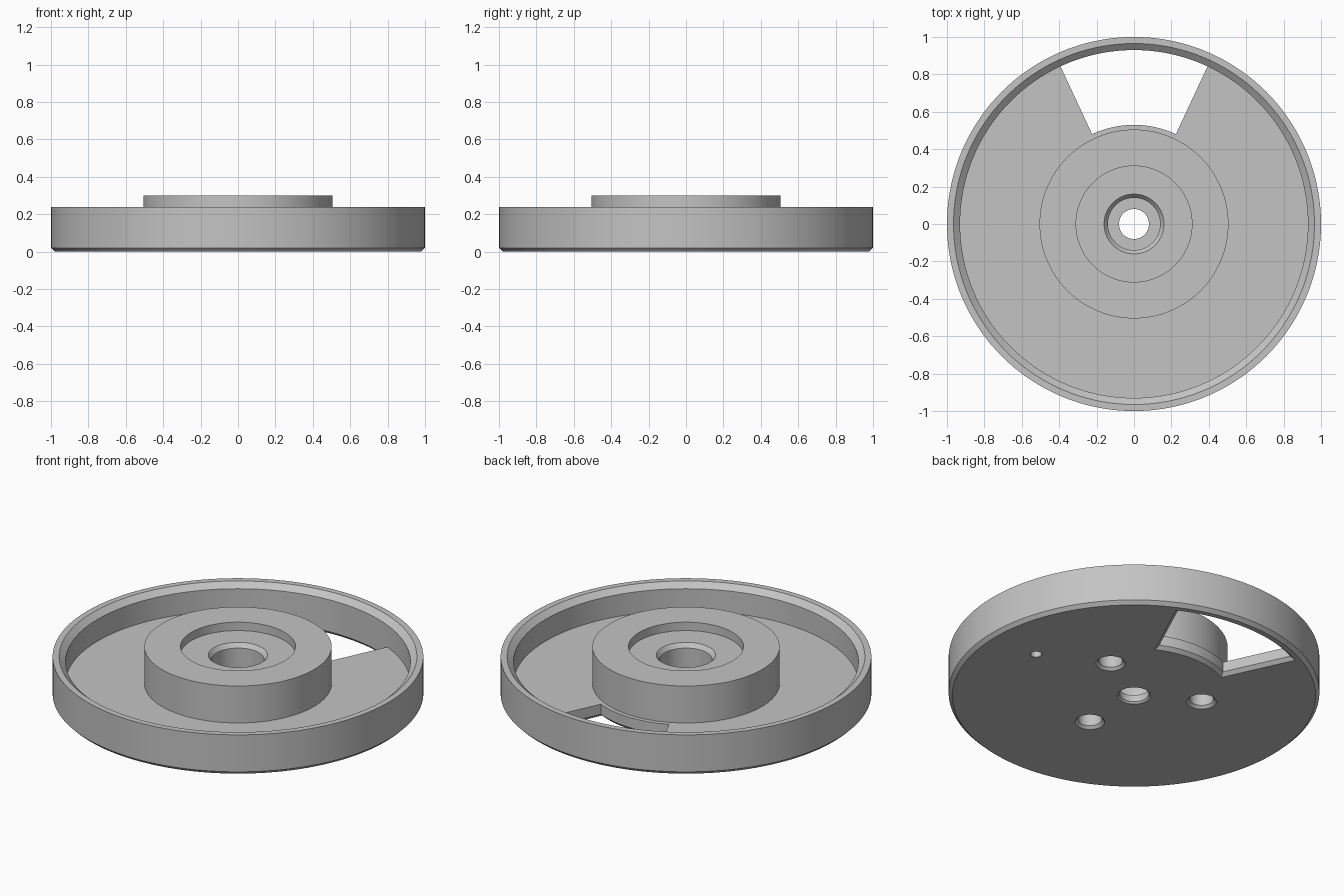
import bpy, bmesh
from math import sin, cos, asin, pi, radians

cube = bpy.data.objects.get("Cube")
if cube:
    bpy.data.objects.remove(cube, do_unlink=True)

grey = bpy.data.materials.new("plain grey")
grey.use_nodes = True
colour = (0.55, 0.55, 0.55, 1)
grey.diffuse_color = colour
grey.node_tree.nodes["Principled BSDF"].inputs["Base Color"].default_value = colour


def make_object(name, bm):
    bmesh.ops.remove_doubles(bm, verts=bm.verts, dist=1e-5)
    bmesh.ops.recalc_face_normals(bm, faces=bm.faces)
    mesh = bpy.data.meshes.new(name)
    bm.to_mesh(mesh)
    bm.free()
    mesh.materials.append(grey)
    obj = bpy.data.objects.new(name, mesh)
    bpy.context.collection.objects.link(obj)
    return obj


def lathe(name, profile, segments, centre=(0, 0)):
    """Spin a closed (radius, height) profile around a vertical axis."""
    bm = bmesh.new()
    rings = []
    for i in range(segments):
        a = 2 * pi * i / segments
        rings.append([bm.verts.new((centre[0] + r * cos(a), centre[1] + r * sin(a), z))
                      for r, z in profile])
    n = len(profile)
    for i in range(segments):
        p, q = rings[i], rings[(i + 1) % segments]
        for j in range(n):
            k = (j + 1) % n
            if profile[j][0] == 0 and profile[k][0] == 0:
                continue
            bm.faces.new((p[j], q[j], q[k], p[k]))
    return make_object(name, bm)


def hole_cutter(name, radius, depth, chamfer, centre):
    profile = [(0, -0.01), (radius + chamfer + 0.01, -0.01), (radius, chamfer),
               (radius, depth), (0, depth)]
    return lathe(name, profile, 48, centre)


def window_cutter(name, r_in, r_out, half_angle, chamfer, steps=32):
    """Ring sector centred on +y, flaring out below the chamfer height."""
    bm = bmesh.new()
    layers = []
    for z, grow in ((-0.01, chamfer + 0.01), (chamfer, 0), (0.1, 0)):
        loop = []
        for r, way in ((r_in - grow, 1), (r_out + grow, -1)):
            half = half_angle + asin(grow / r)
            for i in range(steps + 1):
                a = way * half * (2 * i / steps - 1)
                loop.append(bm.verts.new((r * sin(a), r * cos(a), z)))
        layers.append(loop)
    n = len(layers[0])
    for low, high in zip(layers, layers[1:]):
        for i in range(n):
            j = (i + 1) % n
            bm.faces.new((low[i], low[j], high[j], high[i]))
    # Caps as strips between the inner and outer arcs
    for loop in (layers[0], layers[-1]):
        for i in range(steps):
            bm.faces.new((loop[i], loop[i + 1], loop[n - 2 - i], loop[n - 1 - i]))
    return make_object(name, bm)


# Dish with rim, raised hub, recess and stepped centre bore
dish = lathe("dished_wheel", [
    (0.09, 0), (0.98, 0), (1, 0.02), (1, 0.24), (0.965, 0.24), (0.93, 0.21),
    (0.93, 0.08), (0.505, 0.08), (0.505, 0.30), (0.31, 0.30), (0.31, 0.25),
    (0.16, 0.25), (0.14, 0.225), (0.14, 0.05), (0.08, 0.05), (0.08, 0.01)], 144)

# Window through the floor, three mounting holes and a small locating hole
cutters = [window_cutter("window_cutter", 0.53, 0.9305, radians(25), 0.02)]
for angle in (30, 150, 270):
    a = radians(angle)
    cutters.append(hole_cutter("mounting_hole_cutter", 0.065, 0.2, 0.015,
                               (0.37 * cos(a), 0.37 * sin(a))))
cutters.append(hole_cutter("locating_hole_cutter", 0.03, 0.05, 0.003, (0.69, 0)))

bpy.ops.object.select_all(action='DESELECT')
dish.select_set(True)
bpy.context.view_layer.objects.active = dish
for cutter in cutters:
    cutter.hide_render = True
    mod = dish.modifiers.new("cut", 'BOOLEAN')
    mod.operation = 'DIFFERENCE'
    mod.solver = 'EXACT'
    mod.object = cutter
    bpy.ops.object.modifier_apply(modifier=mod.name)
    bpy.data.objects.remove(cutter, do_unlink=True)

bpy.ops.object.shade_smooth_by_angle(angle=radians(30))
